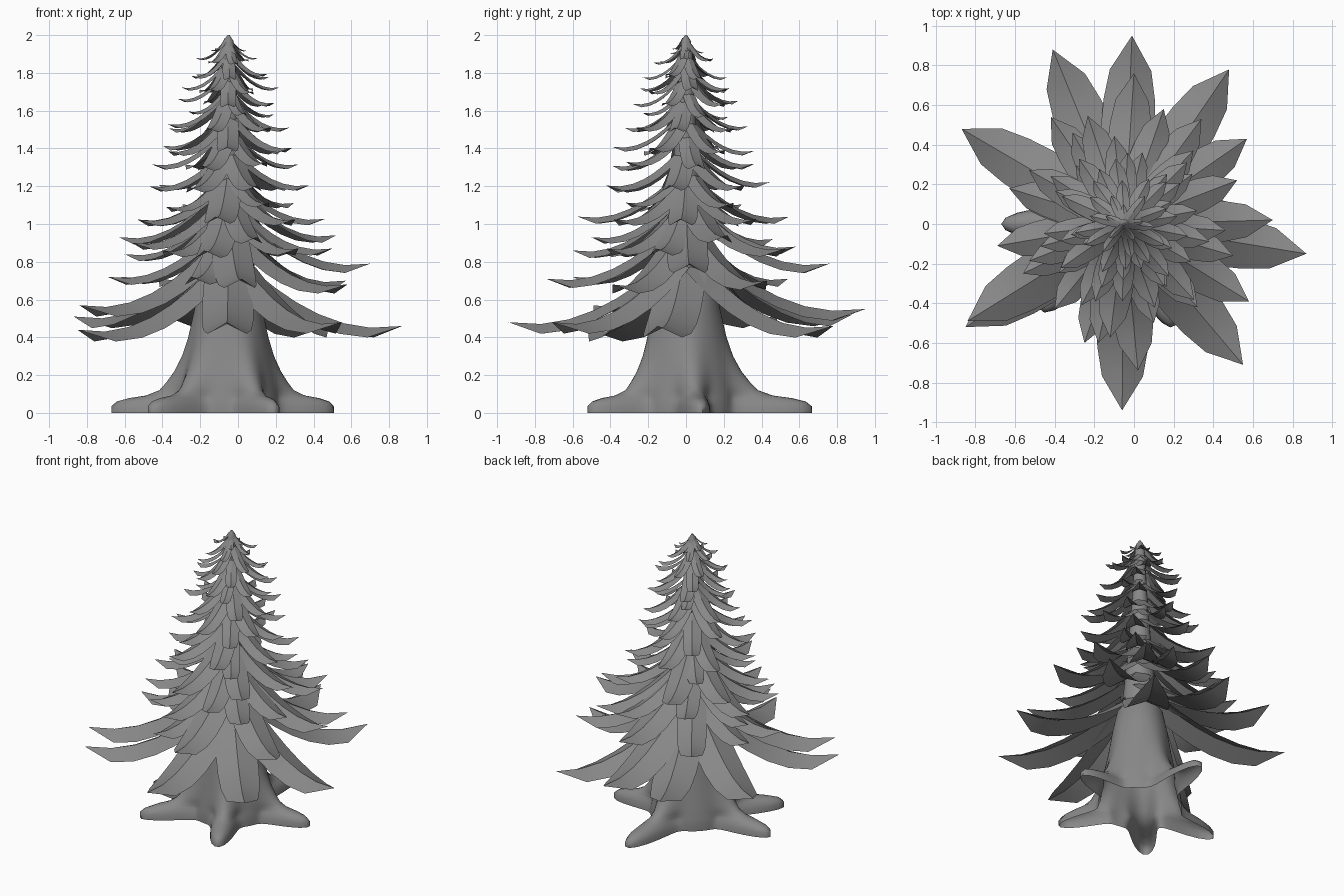
import bpy, bmesh, math, random
from mathutils import Vector

if "Cube" in bpy.data.objects:
    bpy.data.objects.remove(bpy.data.objects["Cube"])

random.seed(4)
CX = -0.05          # trunk axis position in x
grey = bpy.data.materials.new("dark_grey")
grey.diffuse_color = (0.245, 0.245, 0.245, 1)
grey.use_nodes = True
grey.node_tree.nodes["Principled BSDF"].inputs["Base Color"].default_value = grey.diffuse_color


def finish(bm, name, smooth_angle=None):
    bmesh.ops.recalc_face_normals(bm, faces=bm.faces)
    me = bpy.data.meshes.new(name)
    bm.to_mesh(me)
    bm.free()
    me.materials.append(grey)
    ob = bpy.data.objects.new(name, me)
    bpy.context.collection.objects.link(ob)
    if smooth_angle:
        bpy.context.view_layer.objects.active = ob
        ob.select_set(True)
        bpy.ops.object.shade_smooth_by_angle(angle=math.radians(smooth_angle))
        ob.select_set(False)
    return ob


def loft(bm, rings, closed=True):
    for a, b in zip(rings, rings[1:]):
        n = len(a)
        for i in range(n if closed else n - 1):
            j = (i + 1) % n
            bm.faces.new((a[i], a[j], b[j], b[i]))


# Trunk base: rings whose radius bulges out along five roots
root_tips = [(0.51, 0.08), (0.0, 0.67), (-0.67, 0.0), (-0.47, -0.44), (0.2, -0.52)]
roots = [(math.atan2(y, x - CX), math.hypot(x - CX, y)) for x, y in root_tips]
# z, radius between roots, share of root length kept, angular root width
levels = [(0.0, 0.27, 1.0, 0.21), (0.035, 0.27, 1.0, 0.20), (0.06, 0.267, 0.93, 0.18),
          (0.078, 0.265, 0.75, 0.17), (0.092, 0.262, 0.5, 0.18), (0.12, 0.258, 0.31, 0.23),
          (0.16, 0.25, 0.23, 0.27), (0.22, 0.238, 0.14, 0.3), (0.3, 0.222, 0.07, 0.33),
          (0.4, 0.203, 0.03, 0.33), (0.55, 0.18, 0.0, 0.3), (0.7, 0.15, 0.0, 0.3),
          (0.76, 0.11, 0.0, 0.3)]
bm = bmesh.new()
rings = []
SEG = 120
for z, base, keep, width in levels:
    ring = []
    for i in range(SEG):
        a = 2 * math.pi * i / SEG
        r = base
        for ra, length in roots:
            d = (a - ra + math.pi) % (2 * math.pi) - math.pi
            r += (length - 0.27) * keep * math.exp(-(d / width) ** 2)
        ring.append(bm.verts.new((CX + r * math.cos(a), r * math.sin(a), z)))
    rings.append(ring)
loft(bm, rings)
finish(bm, "trunk_base_with_roots", 60)

# Upper trunk: slim stem tapering to the peak
bm = bmesh.new()
stem = [(0.72, 0.12), (0.95, 0.1), (1.3, 0.07), (1.65, 0.045), (1.9, 0.035), (1.97, 0.025), (2.0, 0.006)]
rings = [[bm.verts.new((CX + r * math.cos(k * math.pi / 6), r * math.sin(k * math.pi / 6), z))
          for k in range(12)] for z, r in stem]
loft(bm, rings)
bm.faces.new(rings[-1])
finish(bm, "upper_trunk", 40)


# Branch: drooping strip folded along a ridge, with a slightly lifted pointed end
def branch(bm, tip, rise, start=0.06, wide=1.0):
    tip = Vector(tip)
    out = Vector((tip.x - CX, tip.y, 0))
    length = out.length
    out.normalize()
    side = Vector((-out.y, out.x, 0))
    rows = []
    # ridge position, half width, edge drop (relative to length)
    for t, w, d in [(0, .125, .06), (.1, .13, .06), (.2, .135, .06), (.33, .138, .06), (.47, .138, .06),
                    (.63, .13, .06), (.8, .105, .055)]:
        r = start + (length - start) * t
        sag = 0.022 * length * 6.75 * t * t * (1 - t)
        c = Vector((CX, 0, tip.z + rise * (1 - t) ** 2.3 - sag)) + out * r
        w, d = w * length * wide, d * length
        rows.append([bm.verts.new(c - side * w - Vector((0, 0, d))), bm.verts.new(c),
                     bm.verts.new(c + side * w - Vector((0, 0, d)))])
    loft(bm, rows, closed=False)
    end = bm.verts.new(tip)
    bm.faces.new((rows[-1][0], rows[-1][1], end))
    bm.faces.new((rows[-1][1], rows[-1][2], end))


# Three lowest tiers, placed by their tips
lowest = [(-.01, .95, .55), (.48, .78, .46), (.87, -.15, .46), (.55, -.71, .48), (-.06, -.94, .48),
          (-.85, -.52, .44), (-.84, -.49, .57), (-.87, .48, .51), (-.41, .88, .52)]
second = [(.70, .02, .79), (.57, .43, .70), (0, .76, .79), (-.42, .54, .71), (-.62, .17, .72),
          (-.69, -.11, .72), (-.25, -.6, .72), (.02, -.74, .71), (.58, -.39, .68)]
third = [(.52, .22, .94), (.34, .53, .87), (.15, .58, .88), (-.31, .46, .92), (-.60, .15, .84),
         (-.63, .18, .93), (-.56, -.25, .90), (-.40, -.43, .86), (-.18, -.6, .86), (.1, -.50, .93),
         (.32, -.42, .87), (.5, -.16, .87)]
for name, tips in (("lowest_branches", lowest), ("second_branches", second), ("third_branches", third)):
    bm = bmesh.new()
    for p in tips:
        branch(bm, p, 0.37 * math.hypot(p[0] - CX, p[1]), 0.08, 1.05)
    finish(bm, name, 25)

# Remaining tiers: tip height, reach, branch count
tiers = [(1.03, .56, 7), (1.10, .42, 4), (1.21, .45, 7), (1.32, .40, 6), (1.40, .37, 6),
         (1.52, .36, 7), (1.58, .25, 4), (1.65, .29, 5), (1.71, .26, 6), (1.79, .22, 6),
         (1.87, .17, 6), (1.92, .10, 5)]
for k, (z, reach, n) in enumerate(tiers):
    bm = bmesh.new()
    for i in range(n):
        a = 2 * math.pi * (i + 0.382 * k) / n + random.uniform(-.12, .12)
        r = reach * random.uniform(.9, 1.06)
        branch(bm, (CX + r * math.cos(a), r * math.sin(a), z + random.uniform(-.015, .015)),
               0.34 * r + 0.025, min(0.05, reach * .15), 1.08)
    finish(bm, f"branch_tier_{k + 4}", 25)
